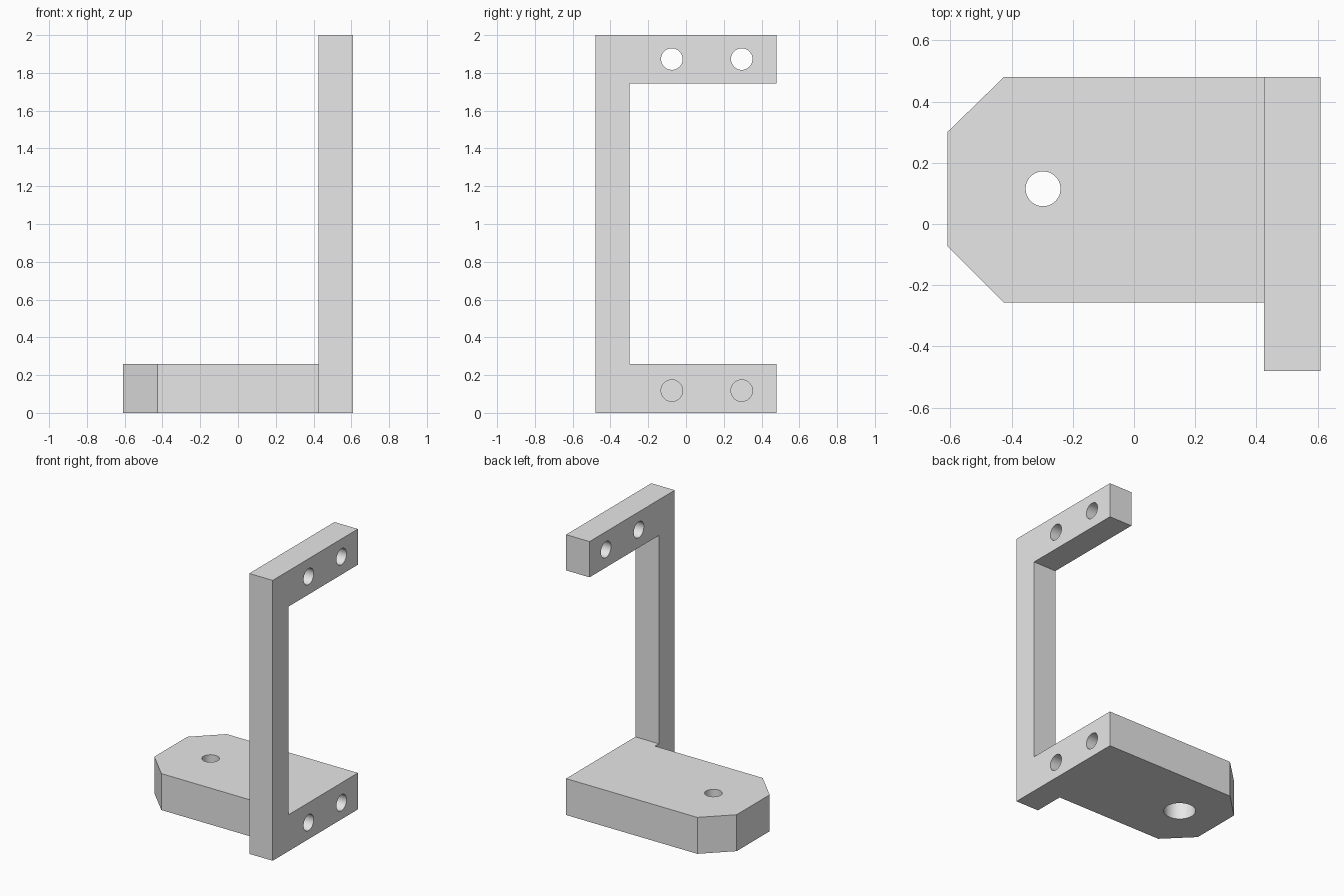
import bpy
import bmesh
from math import radians
from mathutils import Matrix, Vector

cube = bpy.data.objects.get("Cube")
if cube:
    bpy.data.objects.remove(cube, do_unlink=True)

grey = bpy.data.materials.new("light grey")
grey.use_nodes = True
colour = (0.8, 0.8, 0.8, 1)
grey.diffuse_color = colour
grey.node_tree.nodes["Principled BSDF"].inputs["Base Color"].default_value = colour


def add_object(name, bm):
    bmesh.ops.recalc_face_normals(bm, faces=bm.faces)
    mesh = bpy.data.meshes.new(name)
    bm.to_mesh(mesh)
    bm.free()
    mesh.materials.append(grey)
    obj = bpy.data.objects.new(name, mesh)
    bpy.context.collection.objects.link(obj)
    return obj


def extrude_profile(name, points, direction):
    bm = bmesh.new()
    face = bm.faces.new([bm.verts.new(p) for p in points])
    result = bmesh.ops.extrude_face_region(bm, geom=[face])
    verts = [g for g in result["geom"] if isinstance(g, bmesh.types.BMVert)]
    bmesh.ops.translate(bm, verts=verts, vec=Vector(direction))
    return add_object(name, bm)


def cylinder(name, start, end, radius):
    start, end = Vector(start), Vector(end)
    axis = end - start
    turn = axis.to_track_quat('Z', 'Y').to_matrix().to_4x4()
    bm = bmesh.new()
    bmesh.ops.create_cone(bm, cap_ends=True, segments=48, radius1=radius,
                          radius2=radius, depth=axis.length,
                          matrix=Matrix.Translation((start + end) / 2) @ turn)
    return add_object(name, bm)


def combine(target, tool, operation):
    mod = target.modifiers.new(operation.title(), 'BOOLEAN')
    mod.operation = operation
    mod.solver = 'EXACT'
    mod.object = tool
    bpy.context.view_layer.objects.active = target
    bpy.ops.object.modifier_apply(modifier=mod.name)
    bpy.data.objects.remove(tool, do_unlink=True)


# C-shaped upright
inner, outer = 0.425, 0.61
front, back, column = -0.48, 0.48, -0.30
low, high, top = 0.26, 1.745, 2.0
outline = [(front, 0), (back, 0), (back, low), (column, low),
           (column, high), (back, high), (back, top), (front, top)]
bracket = extrude_profile("mounting_bracket",
                          [(inner, y, z) for y, z in outline],
                          (outer - inner, 0, 0))

# Base plate with chamfered end, joined to the upright
plate = [(inner, -0.257), (inner, back), (-0.425, back), (-outer, 0.3),
         (-outer, -0.072), (-0.425, -0.257)]
base = extrude_profile("base_plate", [(x, y, 0) for x, y in plate], (0, 0, low))

# Screw holes in both arms, the lower ones closed by the plate
for z in (0.118, 1.873):
    for y in (-0.075, 0.295):
        hole = cylinder("screw_hole", (inner - 0.1, y, z), (outer + 0.1, y, z), 0.057)
        combine(bracket, hole, 'DIFFERENCE')
combine(bracket, base, 'UNION')

# Bolt hole, counterbored from below
bolt_x, bolt_y = -0.297, 0.115
for bottom, end, radius in ((-0.1, 0.4, 0.057), (-0.1, 0.13, 0.105)):
    hole = cylinder("bolt_hole", (bolt_x, bolt_y, bottom), (bolt_x, bolt_y, end), radius)
    combine(bracket, hole, 'DIFFERENCE')

# Merge coplanar faces and smooth the hole walls
bm = bmesh.new()
bm.from_mesh(bracket.data)
bmesh.ops.remove_doubles(bm, verts=bm.verts, dist=0.0001)
bmesh.ops.recalc_face_normals(bm, faces=bm.faces)
bm.to_mesh(bracket.data)
bm.free()
bpy.ops.object.select_all(action='DESELECT')
bracket.select_set(True)
bpy.context.view_layer.objects.active = bracket
bpy.ops.object.shade_smooth_by_angle(angle=radians(30))
